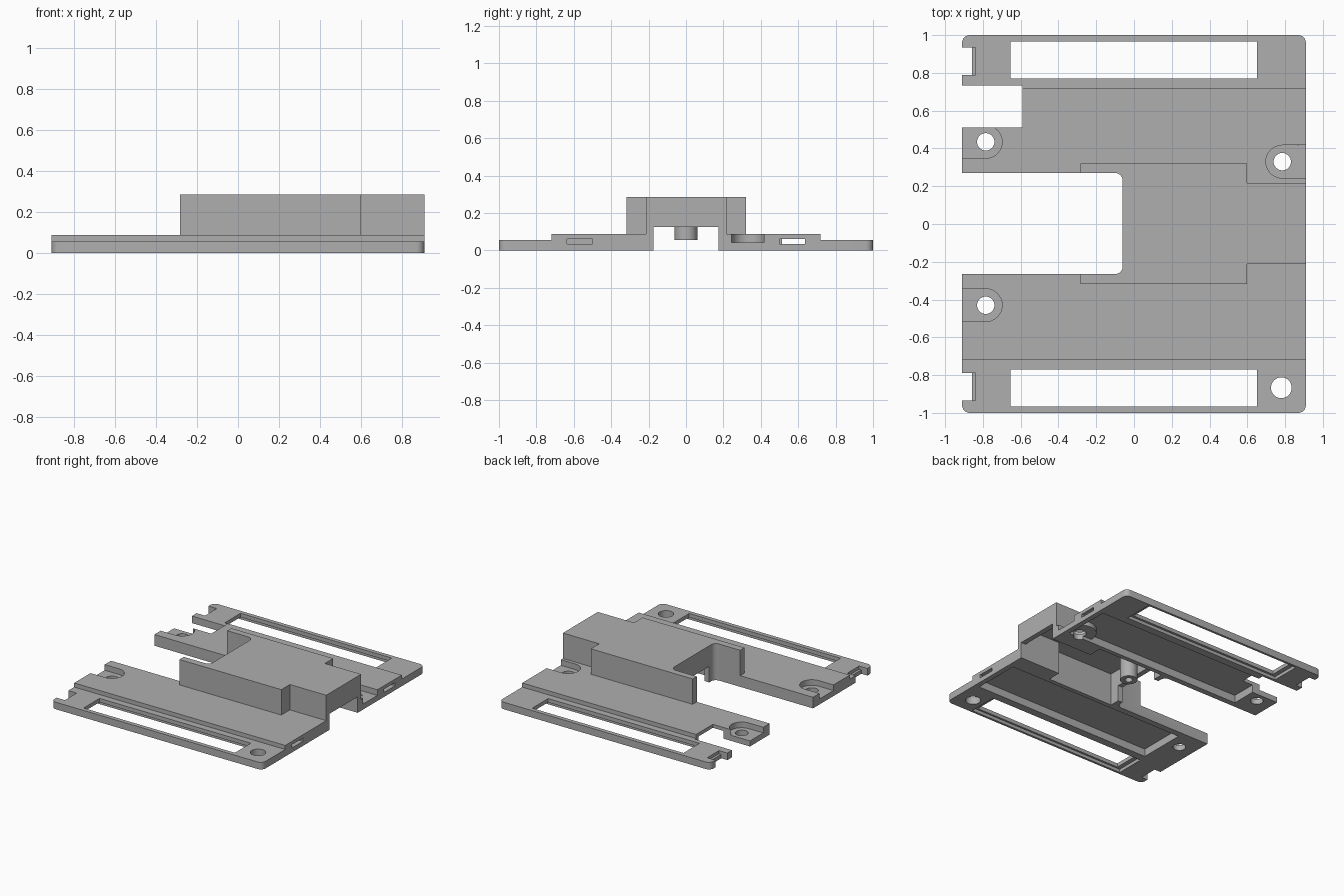
import bpy, bmesh, math
from mathutils import Matrix

cube = bpy.data.objects.get("Cube")
if cube:
    bpy.data.objects.remove(cube, do_unlink=True)

grey = bpy.data.materials.new("mid_grey")
grey.use_nodes = True
colour = (0.43, 0.43, 0.43, 1)
grey.diffuse_color = colour
grey.node_tree.nodes["Principled BSDF"].inputs["Base Color"].default_value = colour


def make(name, bm):
    mesh = bpy.data.meshes.new(name)
    bmesh.ops.recalc_face_normals(bm, faces=bm.faces)
    bm.to_mesh(mesh)
    bm.free()
    mesh.materials.append(grey)
    ob = bpy.data.objects.new(name, mesh)
    bpy.context.collection.objects.link(ob)
    return ob


def box(x0, x1, y0, y1, z0, z1, radius=0):
    """Box from limits, with optional rounded upright edges."""
    bm = bmesh.new()
    bmesh.ops.create_cube(bm, size=1)
    for v in bm.verts:
        v.co = [a if c < 0 else b for c, a, b in zip(v.co, (x0, y0, z0), (x1, y1, z1))]
    if radius:
        upright = [e for e in bm.edges if abs(e.verts[0].co.z - e.verts[1].co.z) > 1e-4]
        bmesh.ops.bevel(bm, geom=upright, offset=radius, segments=6, profile=0.5, affect='EDGES')
    return make("tool", bm)


def cyl(x, y, r, z0, z1):
    bm = bmesh.new()
    bmesh.ops.create_cone(bm, cap_ends=True, segments=32, radius1=r, radius2=r, depth=z1 - z0,
                          matrix=Matrix.Translation((x, y, (z0 + z1) / 2)))
    return make("tool", bm)


def combine(tool, operation):
    mod = cover.modifiers.new("shape", 'BOOLEAN')
    mod.operation, mod.solver, mod.object = operation, 'EXACT', tool
    graph = bpy.context.evaluated_depsgraph_get()
    mesh = bpy.data.meshes.new_from_object(cover.evaluated_get(graph))
    cover.modifiers.clear()
    cover.data = mesh
    bpy.data.objects.remove(tool, do_unlink=True)


def add(tool):
    combine(tool, 'UNION')


def cut(tool):
    combine(tool, 'DIFFERENCE')


# Base plate, raised deck and stepped hump
cover = box(-.91, .91, -1, 1, 0, .055, .04)
cover.name = "cover_plate"
add(box(-.91, .91, -.718, .718, 0, .087))
add(box(-.282, .597, -.318, .32, .02, .285))
add(box(.5, .91, -.213, .217, .02, .285))

# Hollow hump, open below and at both ends
cut(box(-.02, .557, -.28, .28, -.1, .255))
cut(box(.5, .87, -.175, .175, -.1, .255))
cut(box(.8, 1, -.175, .175, -.1, .125))
cut(box(-.1, .1, -.2, .2, -.1, .125))

# Deck hollows, window ledges and frame windows on both sides
for s in (-1, 1):
    def sides(a, b):
        return sorted((s * a, s * b))
    cut(box(-.68, .87, *sides(.315, .69), -.1, .06))
    cut(box(.8, 1, *sides(.5, .635), .035, .0605))
    cut(box(-.69, .69, *sides(.752, .982), -.1, .025))
    cut(box(-.655, .65, *sides(.77, .967), -.1, .2))
    # End notch with a lower ledge
    cut(box(-1, -.857, *sides(.79, .935), -.1, .2))
    cut(box(-.87, -.838, *sides(.79, .935), .03, .2))

# Deep central slot and side notch
cut(box(-1.1, -.06, -.265, .27, -.1, .5, .04))
cut(box(-1, -.59, .512, .732, -.1, .2))

# Screw bosses, open counterbores and holes
add(cyl(.785, .33, .12, .025, .07))
for x, y, end in ((-.785, .435, -1), (-.785, -.43, -1), (.785, .33, 1)):
    r = .087
    x0, x1 = sorted((x, end))
    cut(cyl(x, y, r, .043, .2))
    cut(box(x0, x1, y - r, y + r, .043, .2))
    cut(cyl(x, y, .046, -.1, .2))
cut(cyl(.78, -.867, .055, -.1, .2))

# Hanging centre post with a blind hole
add(cyl(.05, 0, .062, .057, .27))
cut(cyl(.05, 0, .028, -.1, .2))

# Smooth round walls with crisp edges
for other in bpy.context.selected_objects:
    other.select_set(False)
cover.select_set(True)
bpy.context.view_layer.objects.active = cover
bpy.ops.object.shade_smooth_by_angle(angle=math.radians(30))
